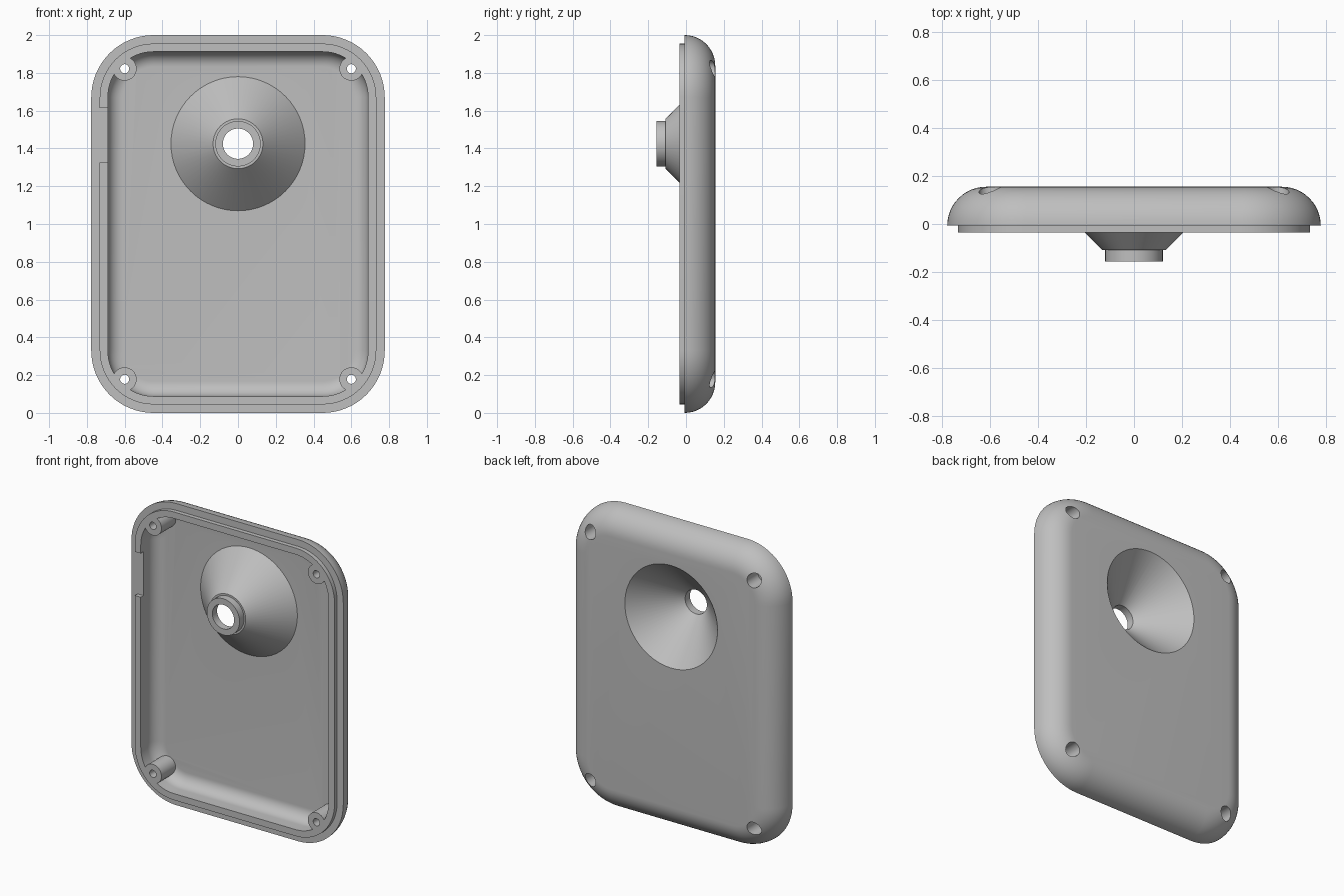
import bpy, bmesh
from math import sin, cos, pi

cube = bpy.data.objects.get("Cube")
if cube:
    bpy.data.objects.remove(cube, do_unlink=True)

GREY = (0.52, 0.52, 0.52, 1)
mat = bpy.data.materials.new("plain grey")
mat.use_nodes = True
mat.diffuse_color = GREY
mat.node_tree.nodes["Principled BSDF"].inputs["Base Color"].default_value = GREY

HALF_W, HALF_H, CORNER = 0.777, 1.0, 0.33
SEGS = 16


def section(hw, hh, rad, y, cx=0, cz=1):
    """Rounded rectangle in the xz plane; a circle when all sizes match."""
    pts = []
    for k, (sx, sz) in enumerate([(1, 1), (-1, 1), (-1, -1), (1, -1)]):
        for i in range(SEGS + 1):
            a = (k + i / SEGS) * pi / 2
            pts.append((cx + sx * (hw - rad) + rad * cos(a), y,
                        cz + sz * (hh - rad) + rad * sin(a)))
    return pts


def loft(name, sections):
    """Closed solid through a list of matching sections."""
    bm = bmesh.new()
    loops = [[bm.verts.new(p) for p in s] for s in sections]
    n = len(loops[0])
    for a, b in zip(loops, loops[1:]):
        for i in range(n):
            j = (i + 1) % n
            bm.faces.new((a[i], a[j], b[j], b[i]))
    bm.faces.new(loops[0])
    bm.faces.new(loops[-1])
    bmesh.ops.remove_doubles(bm, verts=bm.verts, dist=1e-5)
    bmesh.ops.recalc_face_normals(bm, faces=bm.faces)
    mesh = bpy.data.meshes.new(name)
    bm.to_mesh(mesh)
    bm.free()
    mesh.materials.append(mat)
    obj = bpy.data.objects.new(name, mesh)
    bpy.context.collection.objects.link(obj)
    return obj


def tray(name, profile):
    return loft(name, [section(HALF_W - d, HALF_H - d, CORNER - d, y) for d, y in profile])


def turned(name, profile, cx, cz):
    return loft(name, [section(r, r, r, y, cx, cz) for r, y in profile])


def fillet(inset, y, r, steps=12):
    """Quarter round from a side wall to the flat back."""
    return [(inset + r * (1 - cos(t)), y + r * sin(t))
            for t in (i / steps * pi / 2 for i in range(steps + 1))]


def combine(target, tool, operation):
    mod = target.modifiers.new(operation, 'BOOLEAN')
    mod.operation, mod.solver, mod.object = operation, 'EXACT', tool
    bpy.ops.object.select_all(action='DESELECT')
    bpy.context.view_layer.objects.active = target
    target.select_set(True)
    bpy.ops.object.modifier_apply(modifier=mod.name)
    bpy.data.objects.remove(tool, do_unlink=True)


# Cover body with rounded back and stepped front lip
cover = tray("back_cover", [(0.045, -0.035), (0.045, -0.007)] + fillet(0, -0.007, 0.162))

# Cavity, leaving a screw post in each corner
cavity = tray("cavity_cutter", [(0.088, -0.1)] + fillet(0.088, 0.035, 0.08))
posts = [(sx * 0.6, 1 + sz * 0.822) for sx in (-1, 1) for sz in (-1, 1)]
for x, z in posts:
    combine(cavity, turned("post", [(0.063, -0.035), (0.063, 0.2)], x, z), 'DIFFERENCE')
combine(cover, cavity, 'DIFFERENCE')

# Funnel with a short collar, then its opening from the back
LENS_Z = 1.425
combine(cover, turned("funnel", [(0.12, -0.155), (0.12, -0.108), (0.132, -0.108),
                                 (0.37, 0.13)], 0, LENS_Z), 'UNION')
combine(cover, turned("funnel_bore", [(0.08, -0.3), (0.08, -0.105), (0.34, 0.155),
                                      (0.36, 0.175)], 0, LENS_Z), 'DIFFERENCE')

# Screw holes, wider at the back
for x, z in posts:
    combine(cover, turned("screw_hole", [(0.024, -0.2), (0.024, 0.04), (0.045, 0.04),
                                         (0.045, 0.3)], x, z), 'DIFFERENCE')

# Cable gap in the lip on the right side
combine(cover, loft("lip_gap", [section(0.08, 0.145, 0.0005, y, -0.68, 1.47)
                                for y in (-0.1, -0.007)]), 'DIFFERENCE')

bpy.ops.object.select_all(action='DESELECT')
bpy.context.view_layer.objects.active = cover
cover.select_set(True)
bpy.ops.object.shade_smooth_by_angle(angle=pi / 6)
